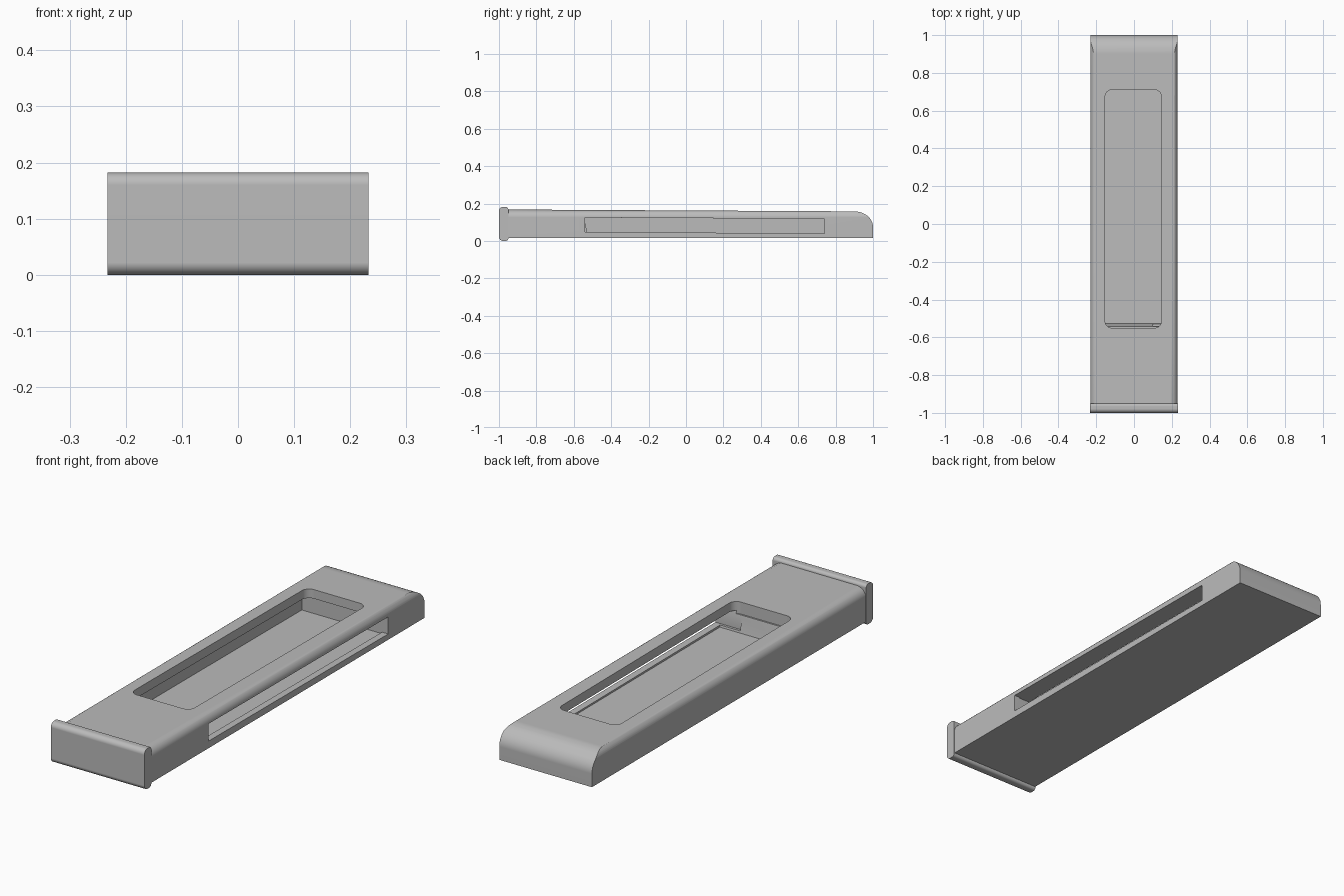
import bpy, bmesh, math

if "Cube" in bpy.data.objects:
    bpy.data.objects.remove(bpy.data.objects["Cube"])

grey = bpy.data.materials.new("plain grey")
grey.diffuse_color = (0.5, 0.5, 0.5, 1)
grey.use_nodes = True
grey.node_tree.nodes["Principled BSDF"].inputs["Base Color"].default_value = grey.diffuse_color


def arc(cu, cv, ru, rv, a0, a1, n=8):
    """Points on an elliptical arc, angles in degrees."""
    return [(cu + ru * math.cos(math.radians(a0 + (a1 - a0) * i / n)),
             cv + rv * math.sin(math.radians(a0 + (a1 - a0) * i / n)))
            for i in range(n + 1)]


def rounded(u0, u1, v0, v1, r, n=6):
    """Rounded rectangle outline."""
    return (arc(u1 - r, v0 + r, r, r, -90, 0, n) + arc(u1 - r, v1 - r, r, r, 0, 90, n)
            + arc(u0 + r, v1 - r, r, r, 90, 180, n) + arc(u0 + r, v0 + r, r, r, 180, 270, n))


def prism(name, pts, axis, lo, hi):
    """Extrude a 2D outline along the given axis."""
    place = {'x': lambda u, v, t: (t, u, v),
             'y': lambda u, v, t: (u, t, v),
             'z': lambda u, v, t: (u, v, t)}[axis]
    bm = bmesh.new()
    a = [bm.verts.new(place(u, v, lo)) for u, v in pts]
    b = [bm.verts.new(place(u, v, hi)) for u, v in pts]
    bm.faces.new(a)
    bm.faces.new(b[::-1])
    n = len(pts)
    for i in range(n):
        j = (i + 1) % n
        bm.faces.new((a[i], b[i], b[j], a[j]))
    bmesh.ops.recalc_face_normals(bm, faces=bm.faces)
    me = bpy.data.meshes.new(name)
    bm.to_mesh(me)
    bm.free()
    me.materials.append(grey)
    ob = bpy.data.objects.new(name, me)
    bpy.context.collection.objects.link(ob)
    return ob


def activate(ob):
    bpy.ops.object.select_all(action='DESELECT')
    ob.select_set(True)
    bpy.context.view_layer.objects.active = ob


def combine(ob, tool, operation):
    """Apply a boolean and remove its tool."""
    tool.hide_render = True
    m = ob.modifiers.new("cut", 'BOOLEAN')
    m.operation, m.solver, m.object = operation, 'EXACT', tool
    activate(ob)
    bpy.ops.object.modifier_apply(modifier=m.name)
    bpy.data.objects.remove(tool)


def finish(ob):
    activate(ob)
    bpy.ops.object.shade_smooth_by_angle(angle=math.radians(30))
    m = ob.modifiers.new("even shading", 'WEIGHTED_NORMAL')
    m.keep_sharp = True


# Body: slightly tapering side profile with a rounded back end
side = [(-0.96, 0.015), (1.0, 0.015)] + arc(0.9, 0.075, 0.1, 0.083, 0, 90, 12) + [(-0.96, 0.168)]
body = prism("body", side, 'x', -0.3, 0.3)

# Rounded long top edges
W, R = 0.231, 0.04
section = ([(-W, -0.1), (W, -0.1)] + arc(W - R, 0.166 - R, R, R, 0, 80)
           + [(W - R, 0.3), (R - W, 0.3)] + arc(R - W, 0.166 - R, R, R, 100, 180))
# Close the section with a flat top just above the tapered surface
section = [(u, min(v, 0.169)) for u, v in section]
combine(body, prism("section_tool", section, 'y', -1.2, 1.2), 'INTERSECT')

# Side slot, open on the right
slot = [(-0.54, 0.047), (0.74, 0.041), (0.74, 0.118), (-0.54, 0.125)]
combine(body, prism("slot_tool", slot, 'x', 0.1, 0.4), 'DIFFERENCE')

# Inner cavity with a sloped front wall
cavity = [(-0.527, 0.038), (0.74, 0.034), (0.74, 0.118), (-0.545, 0.125)]
combine(body, prism("cavity_tool", cavity, 'x', -0.2, 0.2), 'DIFFERENCE')

# Top window with rounded corners
combine(body, prism("window_tool", rounded(-0.153, 0.145, -0.55, 0.71, 0.035),
                    'z', 0.112, 0.4), 'DIFFERENCE')
finish(body)

# Front end plate, rounded along its long edges
r, q = 0.022, 0.014
plate = (arc(-0.95 - q, q, q, q, -90, 0, 6) + arc(-0.95 - q, 0.182 - q, q, q, 0, 90, 6)
         + arc(-1 + r, 0.182 - r, r, r, 90, 180) + arc(-1 + r, r, r, r, 180, 270))
finish(prism("end_plate", plate, 'x', -0.233, 0.233))
